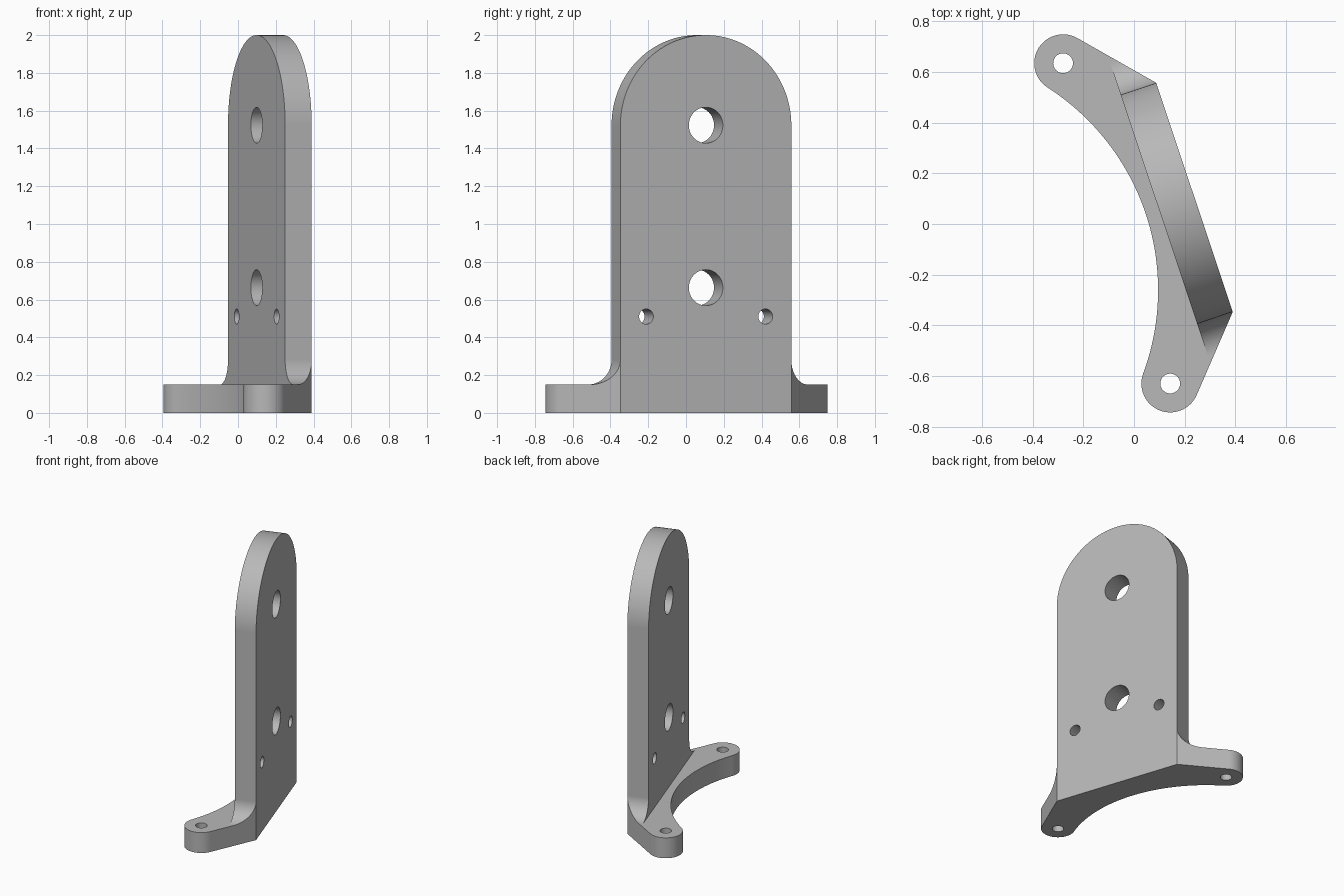
import bpy, bmesh
from math import sin, cos, pi, atan2, acos, hypot, radians
from mathutils import Matrix, Vector

if "Cube" in bpy.data.objects:
    bpy.data.objects.remove(bpy.data.objects["Cube"])

# Main dimensions: u runs along the plate, v points out of it
BASE_H, HEIGHT = 0.15, 2.0
HALF_W, V_IN, V_OUT = 0.477, 0.176, 0.324
FILLET = 0.132
EAR_U, EAR_R = 0.667, 0.114
HOLLOW_V = -0.83
TURN, ORIGIN = atan2(-0.948, 0.317), Vector((-0.0685, 0.0025, 0))


def arc(cx, cy, r, a0, a1, n=32):
    return [(cx + r * cos(a0 + (a1 - a0) * i / n),
             cy + r * sin(a0 + (a1 - a0) * i / n)) for i in range(n + 1)]


def prism(name, pts, place, start, end):
    """Extrude a 2D outline from start to end; place maps (a, b, depth) to 3D."""
    bm = bmesh.new()
    face = bm.faces.new([bm.verts.new(place(a, b, start)) for a, b in pts])
    step = Vector(place(0, 0, end)) - Vector(place(0, 0, start))
    out = bmesh.ops.extrude_face_region(bm, geom=[face])["geom"]
    bmesh.ops.translate(bm, vec=step, verts=[g for g in out if isinstance(g, bmesh.types.BMVert)])
    bmesh.ops.recalc_face_normals(bm, faces=bm.faces)
    mesh = bpy.data.meshes.new(name)
    bm.to_mesh(mesh)
    bm.free()
    obj = bpy.data.objects.new(name, mesh)
    bpy.context.collection.objects.link(obj)
    return obj


def upward(a, b, depth):
    return (a, b, depth)


def outward(a, b, depth):
    return (a, depth, b)


def cut(target, cutter):
    cutter.hide_render = True
    mod = target.modifiers.new("cut", "BOOLEAN")
    mod.operation, mod.solver, mod.object = "DIFFERENCE", "EXACT", cutter
    graph = bpy.context.evaluated_depsgraph_get()
    mesh = bpy.data.meshes.new_from_object(target.evaluated_get(graph))
    target.modifiers.clear()
    target.data = mesh
    bpy.data.objects.remove(cutter)


# Footprint: two rounded ears, a hollow inner arc and a straight outer edge
dv, du = V_OUT, HALF_W - EAR_U
tangent = atan2(dv, du) - acos(EAR_R / hypot(du, dv))
inner = atan2(HOLLOW_V, -EAR_U)
hollow_r = hypot(EAR_U, HOLLOW_V) - EAR_R
spread = atan2(-HOLLOW_V, EAR_U)
right = arc(EAR_U, 0, EAR_R, inner, tangent)
left = [(-u, v) for u, v in reversed(right)]
hollow = arc(0, HOLLOW_V, hollow_r, pi - spread, spread, 64)
outline = right + [(HALF_W, V_OUT), (-HALF_W, V_OUT)] + left + hollow[1:-1]
bracket = prism("mounting_bracket", outline, upward, 0, HEIGHT + 0.2)

# Trim the sides to the round-topped plate with fillets at its foot
foot = arc(HALF_W + FILLET, BASE_H + FILLET, FILLET, -pi / 2, -pi, 20)
dome = arc(0, HEIGHT - HALF_W, HALF_W, 0, pi, 80)
mirrored_foot = [(-u, z) for u, z in reversed(foot)]
surround = ([(1.2, BASE_H)] + foot + dome + mirrored_foot
            + [(-1.2, BASE_H), (-1.2, 3), (1.2, 3)])
cut(bracket, prism("surround_cutter", surround, outward, -1, 1))

# Clear the space behind the plate, above the base
cut(bracket, prism("clearance_cutter", [(-1.3, BASE_H), (1.3, BASE_H), (1.3, 3.1), (-1.3, 3.1)],
                   outward, -1.1, V_IN))

# Holes through the plate, then through the ears
for u, z, r in [(0, HEIGHT - HALF_W, 0.095), (0, 0.663, 0.095),
                (-0.333, 0.51, 0.04), (0.333, 0.51, 0.04)]:
    cut(bracket, prism("plate_hole", arc(u, z, r, 0, 2 * pi, 48)[:-1], outward, 0, 0.6))
for u in (-EAR_U, EAR_U):
    cut(bracket, prism("ear_hole", arc(u, 0, 0.039, 0, 2 * pi, 40)[:-1], upward, -0.2, 0.4))

# Turn the bracket into its standing position
bracket.data.transform(Matrix.Translation(ORIGIN) @ Matrix.Rotation(TURN, 4, "Z"))

# Plain grey metal
grey = bpy.data.materials.new("plain_grey")
grey.use_nodes = True
colour = (0.48, 0.48, 0.48, 1)
grey.diffuse_color = colour
grey.node_tree.nodes["Principled BSDF"].inputs["Base Color"].default_value = colour
bracket.data.materials.clear()
bracket.data.materials.append(grey)

# Smooth the curves, keep the edges crisp
bpy.ops.object.select_all(action="DESELECT")
bracket.select_set(True)
bpy.context.view_layer.objects.active = bracket
bpy.ops.object.shade_smooth_by_angle(angle=radians(25))
normals = bracket.modifiers.new("flat_face_normals", "WEIGHTED_NORMAL")
normals.keep_sharp = True
